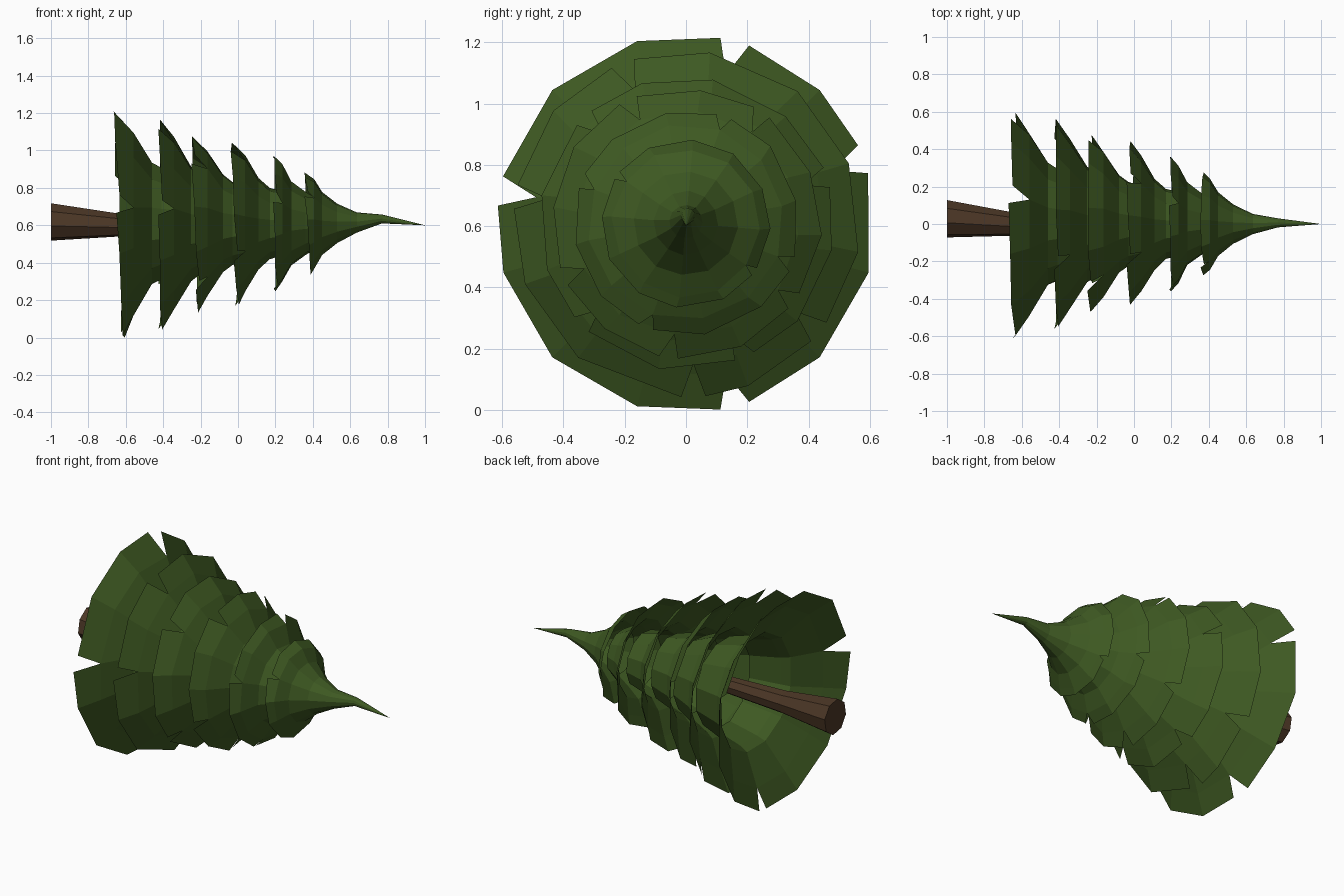
import bpy, bmesh, math, random

if "Cube" in bpy.data.objects:
    bpy.data.objects.remove(bpy.data.objects["Cube"])

random.seed(4)


def material(name, col):
    m = bpy.data.materials.new(name)
    m.diffuse_color = (*col, 1)
    m.use_nodes = True
    m.node_tree.nodes["Principled BSDF"].inputs["Base Color"].default_value = m.diffuse_color
    return m


GREEN = material("pine green", (0.048, 0.100, 0.016))
BROWN = material("bark brown", (0.072, 0.038, 0.019))


def finish(name, bm, mat):
    bmesh.ops.recalc_face_normals(bm, faces=bm.faces)
    me = bpy.data.meshes.new(name)
    bm.to_mesh(me)
    bm.free()
    me.materials.append(mat)
    ob = bpy.data.objects.new(name, me)
    bpy.context.collection.objects.link(ob)
    return ob


def point(x, r, deg, y0=0.0, z0=0.61):
    a = math.radians(deg)
    return (x, y0 + r * math.cos(a), z0 + r * math.sin(a))


def tier(name, rings, sides, start, slits, gap, tilt, jit, z0=0.61, tip=None):
    """Open skirt along x; rim corners in slits {index: shift in degrees} become V notches."""
    bm = bmesh.new()
    step = 360 / sides
    (rx, rr), (kx, kr) = rings[0], rings[1]
    # extra ring where the notches end
    body = [(rx + (kx - rx) * 0.45, rr + (kr - rr) * 0.45 + 0.012, 0, z0)]
    body += [(x, r, 0, z0) for x, r in rings[1:]]
    if tip:
        body += tip[:-1]
    # rim: a (left, right) vertex pair at each corner
    pairs = []
    for i in range(sides):
        d = start + i * step + random.uniform(-1, 1) * jit * 90 + slits.get(i, 0)
        r = rr * (1 - random.random() * jit)

        def rim(deg, dx=0):
            x = rx + dx - tilt * math.sin(math.radians(deg))
            return bm.verts.new(point(x, r, deg, 0, z0))
        if i in slits:
            pairs.append((rim(d - gap, 0.012), rim(d + gap, -0.008)))
        else:
            v = rim(d)
            pairs.append((v, v))
    loops = []
    for k, (x, r, y, z) in enumerate(body):
        loops.append([bm.verts.new(point(x, r * random.uniform(0.985, 1.015),
                                         start + i * step + (slits.get(i, 0) if k == 0 else 0),
                                         y, z)) for i in range(sides)])
    for i in range(sides):
        j = (i + 1) % sides
        bm.faces.new((pairs[i][1], pairs[j][0], loops[0][j], loops[0][i]))
        for a, b in zip(loops, loops[1:]):
            bm.faces.new((a[i], a[j], b[j], b[i]))
    if tip:
        x, r, y, z = tip[-1]
        end = bm.verts.new((x, y, z))
        for i in range(sides):
            bm.faces.new((loops[-1][i], loops[-1][(i + 1) % sides], end))
    return finish(name, bm, GREEN)


# Branch tiers, widest to narrowest
tier("branch_tier_1", [(-0.64, 0.617), (-0.46, 0.335), (-0.41, 0.31), (-0.24, 0.26)],
     12, 15, {0: 5, 2: 0, 5: 5, 9: 0}, 4.5, 0.023, 0.0, 0.608)
tier("branch_tier_2", [(-0.418, 0.57), (-0.25, 0.31), (-0.21, 0.285), (-0.07, 0.22)],
     12, 21, {3: 0, 5: -1, 8: 12, 10: 0}, 4, 0.0, 0.015)
tier("branch_tier_3", [(-0.23, 0.485), (-0.08, 0.265), (-0.03, 0.23), (0.1, 0.19)],
     12, 18, {0: 0, 4: -5, 7: -3, 9: 4}, 4, 0.017, 0.02)
tier("branch_tier_4", [(-0.02, 0.445), (0.11, 0.245), (0.17, 0.19), (0.28, 0.16)],
     12, 24, {1: 0, 3: 0, 6: 0, 8: 0, 10: 0}, 4, 0.013, 0.025)
tier("branch_tier_5", [(0.197, 0.375), (0.285, 0.225), (0.36, 0.17), (0.43, 0.13)],
     12, 10, {2: 0, 5: 0, 8: 0, 11: 0}, 4, 0.003, 0.03)
# Crown with the slightly bent tip
tier("crown", [(0.372, 0.278), (0.45, 0.17), (0.53, 0.105)],
     12, 25, {4: 0, 10: 0}, 3, 0.016, 0.02,
     tip=[(0.635, 0.054, 0.0, 0.615), (0.77, 0.024, 0.006, 0.634), (1.0, 0, 0, 0.60)])

# Trunk: tapered eight-sided log
bm = bmesh.new()
loops = []
for x, r, y, z in [(-1.0, 0.102, 0.028, 0.618), (-0.65, 0.064, 0.0, 0.602), (-0.2, 0.045, 0.0, 0.607)]:
    loops.append([bm.verts.new(point(x, r, 12 + 45 * i, y, z)) for i in range(8)])
for a, b in zip(loops, loops[1:]):
    for i in range(8):
        j = (i + 1) % 8
        bm.faces.new((a[i], a[j], b[j], b[i]))
bm.faces.new(loops[0])
bm.faces.new(loops[-1])
finish("trunk", bm, BROWN)
